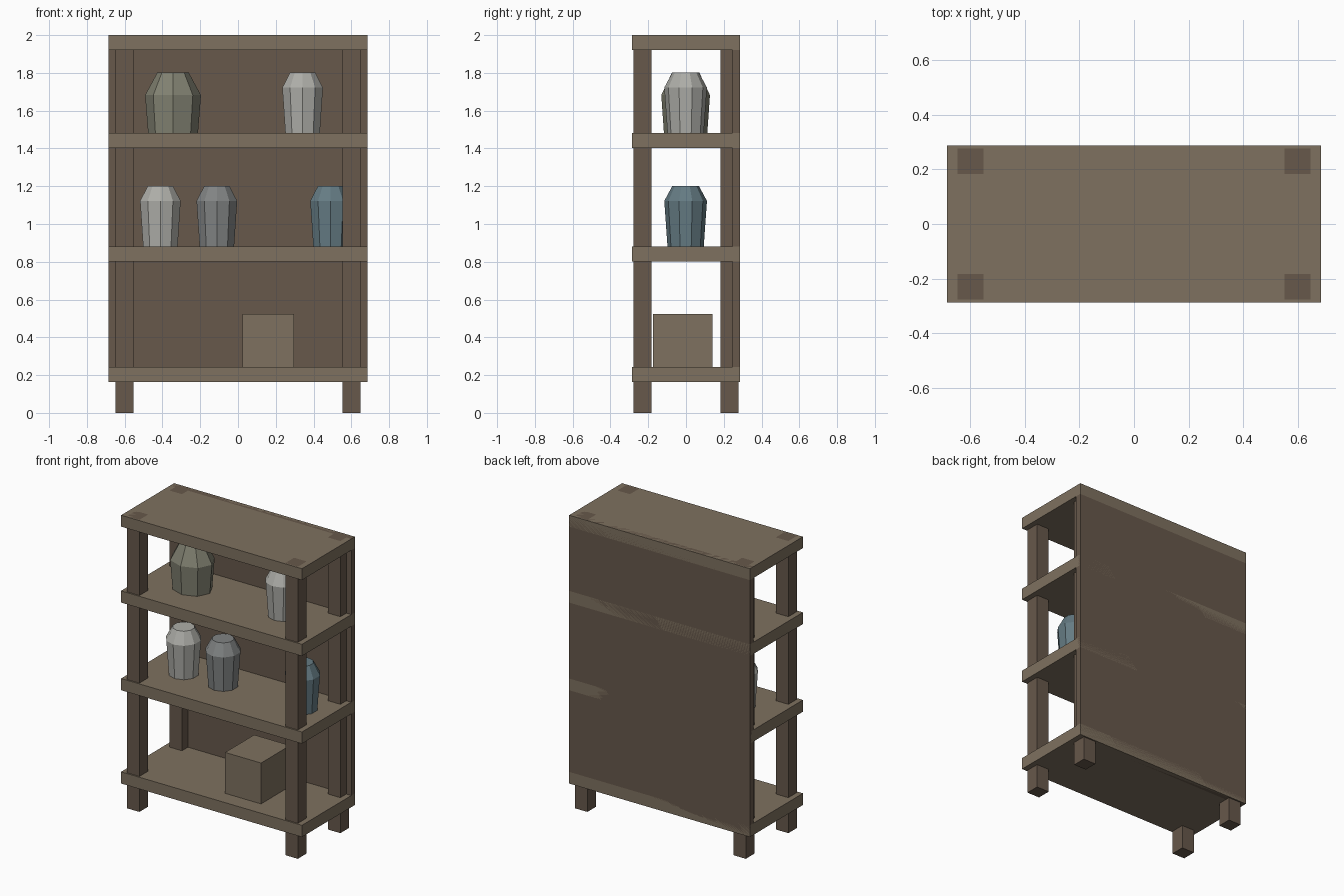
import bpy, bmesh, math

if "Cube" in bpy.data.objects:
    bpy.data.objects.remove(bpy.data.objects["Cube"])


def material(name, rgb):
    m = bpy.data.materials.new(name)
    m.diffuse_color = (*rgb, 1)
    m.use_nodes = True
    m.node_tree.nodes["Principled BSDF"].inputs["Base Color"].default_value = m.diffuse_color
    return m


LIGHT_WOOD = material("light_wood", (0.21, 0.165, 0.115))
DARK_WOOD = material("dark_wood", (0.135, 0.098, 0.07))
PALE = material("pale_clay", (0.42, 0.42, 0.39))
GREY = material("grey_clay", (0.22, 0.23, 0.23))
OLIVE = material("olive_clay", (0.22, 0.22, 0.165))
BLUE = material("blue_clay", (0.13, 0.20, 0.23))


def add_object(name, bm, mat):
    bmesh.ops.recalc_face_normals(bm, faces=bm.faces[:])
    me = bpy.data.meshes.new(name)
    bm.to_mesh(me)
    bm.free()
    me.materials.append(mat)
    ob = bpy.data.objects.new(name, me)
    bpy.context.collection.objects.link(ob)
    return ob


def box(name, lo, hi, mat):
    bm = bmesh.new()
    bmesh.ops.create_cube(bm, size=1)
    for v in bm.verts:
        v.co = [(a + b) / 2 + c * (b - a) for a, b, c in zip(lo, hi, v.co)]
    return add_object(name, bm, mat)


def jar(name, x, z, profile, sides, mat, depth=1.0):
    """Faceted jar lofted from (radius, height) rings, one corner facing front."""
    bm = bmesh.new()
    rings = []
    for r, h in profile:
        rings.append([bm.verts.new((r * math.sin(2 * math.pi * i / sides),
                                    depth * r * math.cos(2 * math.pi * i / sides), h))
                      for i in range(sides)])
    for a, b in zip(rings, rings[1:]):
        for i in range(sides):
            j = (i + 1) % sides
            bm.faces.new((a[i], a[j], b[j], b[i]))
    bm.faces.new(rings[0])
    bm.faces.new(rings[-1])
    ob = add_object(name, bm, mat)
    ob.location = (x, -0.002, z)
    return ob


# Corner posts
for sx, side in ((-1, "left"), (1, "right")):
    for sy, end in ((-1, "front"), (1, "back")):
        cx, cy, h = sx * 0.60, sy * 0.23, 0.0475
        box(f"{end}_{side}_post", (cx - h, cy - h, 0), (cx + h, cy + h, 2.0), DARK_WOOD)

# Shelf boards
for i, (z0, z1) in enumerate(((0.163, 0.243), (0.802, 0.882), (1.402, 1.482), (1.922, 2.0))):
    box(f"shelf_{i + 1}", (-0.685, -0.287, z0), (0.685, 0.287, z1), LIGHT_WOOD)

# Back panel
box("back_panel", (-0.685, 0.247, 0.163), (0.685, 0.287, 2.0), DARK_WOOD)

# Box on the lowest shelf
box("storage_box", (0.025, -0.175, 0.243), (0.297, 0.14, 0.523), LIGHT_WOOD)

# Jars on the upper shelves
SLIM = ((0.096, 0), (0.113, 0.24), (0.07, 0.32))
WIDE = ((0.132, 0), (0.148, 0.2), (0.083, 0.32))
jar("pale_jar_middle", -0.411, 0.882, SLIM, 10, PALE)
jar("grey_jar", -0.112, 0.882, SLIM, 10, GREY)
jar("blue_jar", 0.49, 0.882, SLIM, 10, BLUE)
jar("pale_jar_top", 0.342, 1.482, SLIM, 10, PALE)
jar("wide_jar", -0.344, 1.482, WIDE, 8, OLIVE, depth=0.87)
